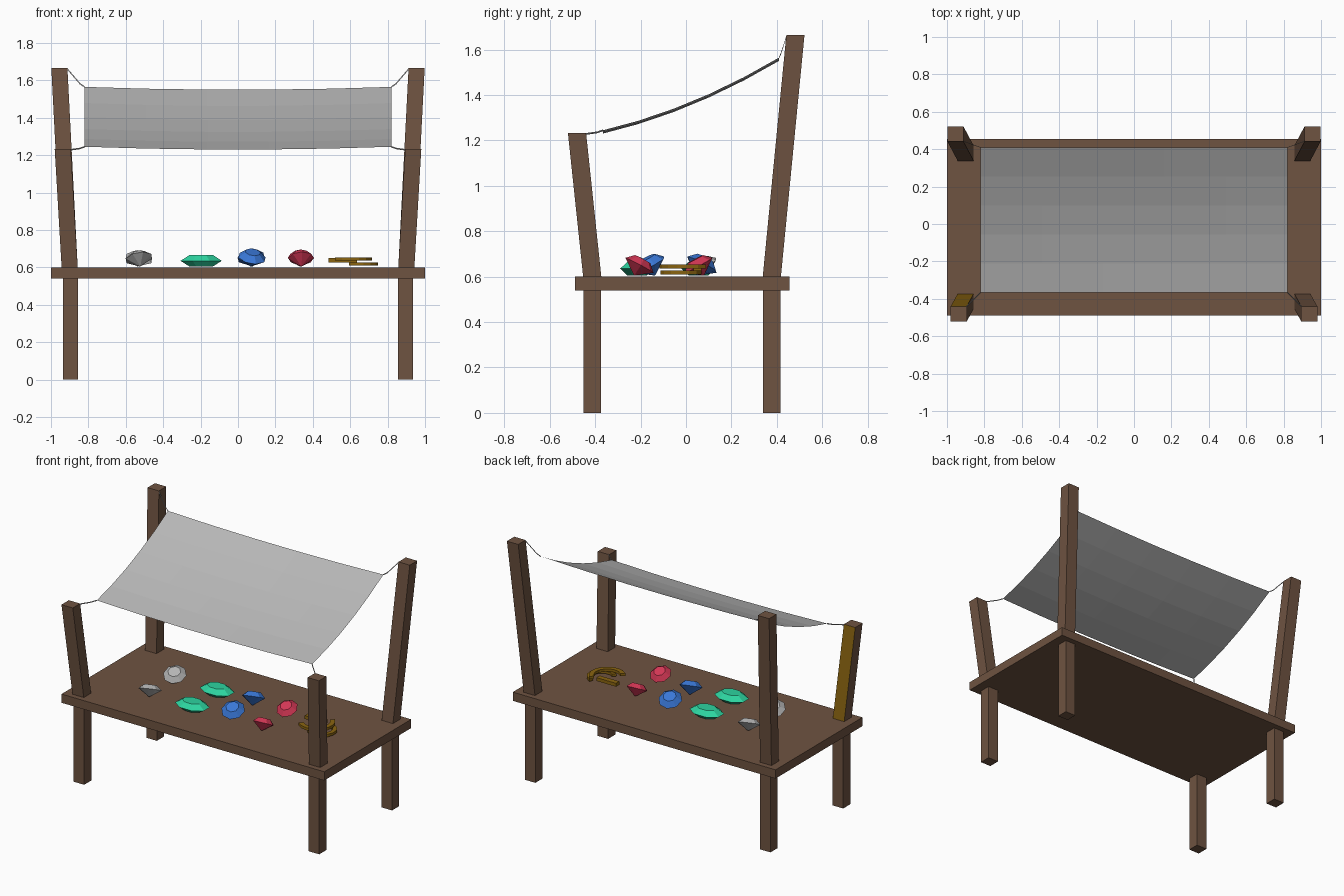
import bpy, bmesh, math
from mathutils import Matrix, Vector

if "Cube" in bpy.data.objects:
    bpy.data.objects.remove(bpy.data.objects["Cube"])


def mat(name, r, g, b):
    lin = lambda c: ((c / 255 + 0.055) / 1.055) ** 2.4 if c > 10 else c / 255 / 12.92
    m = bpy.data.materials.new(name)
    m.diffuse_color = (lin(r), lin(g), lin(b), 1)
    m.use_nodes = True
    m.node_tree.nodes["Principled BSDF"].inputs["Base Color"].default_value = m.diffuse_color
    return m


WOOD = mat("brown wood", 110, 83, 65)
CLOTH = mat("grey cloth", 184, 184, 184)
GOLD = mat("dark gold", 138, 100, 16)
SILVER = mat("silver gem", 180, 180, 180)
GREEN = mat("emerald green", 45, 212, 160)
BLUE = mat("sapphire blue", 58, 120, 215)
RED = mat("ruby red", 212, 55, 85)


def finish(name, bm, *mats):
    bmesh.ops.recalc_face_normals(bm, faces=bm.faces)
    me = bpy.data.meshes.new(name)
    bm.to_mesh(me)
    bm.free()
    ob = bpy.data.objects.new(name, me)
    bpy.context.collection.objects.link(ob)
    for m in mats:
        me.materials.append(m)
    return ob


def loft(bm, rings):
    """Skin a list of point rings and cap both ends."""
    vs = [[bm.verts.new(p) for p in r] for r in rings]
    n = len(vs[0])
    for a, b in zip(vs, vs[1:]):
        for i in range(n):
            j = (i + 1) % n
            bm.faces.new((a[i], a[j], b[j], b[i]))
    bm.faces.new(vs[0][::-1])
    bm.faces.new(vs[-1])


def rect(c, hx, hy):
    return [(c[0] + sx * hx, c[1] + sy * hy, c[2])
            for sx, sy in ((-1, -1), (1, -1), (1, 1), (-1, 1))]


def beam(name, bottom, top, hx, hy):
    bm = bmesh.new()
    loft(bm, [rect(bottom, hx, hy), rect(top, hx, hy)])
    return finish(name, bm, WOOD)


# table top
beam("table_top", (0, -0.0175, 0.54), (0, -0.0175, 0.6), 1.0, 0.4725)

# legs and leaning posts
for s, side in ((-1, "left"), (1, "right")):
    for end, y, ty, tx, tz in (("front", -0.413, -0.48, 0.937, 1.232),
                               ("back", 0.378, 0.482, 0.955, 1.665)):
        beam(f"{end}_{side}_leg", (s * 0.895, y, 0), (s * 0.895, y, 0.54), 0.04, 0.039)
        post = beam(f"{end}_{side}_post", (s * 0.9, y, 0.6), (s * tx, ty, tz), 0.043, 0.04)
        # one post has a gold inner face
        if (end, s) == ("front", -1):
            post.data.materials.append(GOLD)
            for p in post.data.polygons:
                if p.normal.y > 0.8:
                    p.material_index = 1

# sagging canopy
bm = bmesh.new()
bmesh.ops.create_grid(bm, x_segments=5, y_segments=5, size=1)
for v in bm.verts:
    u, w = v.co.x, v.co.y
    v.co = (0.82 * u, 0.0225 + 0.3875 * w,
            1.405 + 0.16 * w - 0.035 * (1 - w * w) - 0.015 * (1 - u * u))
finish("canopy", bm, CLOTH)

# ropes tying canopy corners to the posts
for s, side in ((-1, "left"), (1, "right")):
    for end, pts in (("front", [(0.82, -0.365, 1.245), (0.845, -0.39, 1.236), (0.9, -0.445, 1.228)]),
                     ("back", [(0.82, 0.41, 1.565), (0.845, 0.418, 1.582), (0.912, 0.443, 1.66)])):
        bm = bmesh.new()
        r = 0.004
        loft(bm, [[(s * x + (r if k == 0 else -r if k == 2 else 0), y,
                    z + (r if k == 1 else -r if k == 3 else 0)) for k in range(4)]
                  for x, y, z in pts])
        finish(f"{end}_{side}_rope", bm, CLOTH)


def gem(name, m, x, y, profile, tilt=0.0, heading=0.0, sy=1.0, cut=0.0):
    """Eight-sided gem from (radius, height) rings, leaned over and set on the table."""
    bm = bmesh.new()
    loft(bm, [[(r * math.cos(a), r * sy * math.sin(a), z)
               for a in (math.tau * (k + cut) / 8 for k in range(8))] for r, z in profile])
    rot = Matrix.Rotation(heading, 4, 'Z') @ Matrix.Rotation(tilt, 4, 'X')
    bmesh.ops.transform(bm, matrix=rot, verts=bm.verts)
    low = min(v.co.z for v in bm.verts)
    mid = [(min(v.co[i] for v in bm.verts) + max(v.co[i] for v in bm.verts)) / 2 for i in (0, 1)]
    bmesh.ops.translate(bm, verts=bm.verts, vec=(x - mid[0], y - mid[1], 0.605 - low))
    finish(name, bm, m)


def round_cut(r, h):
    return [(0.003, 0), (r, h * 0.62), (r * 0.55, h)]


FRONT, BACK = math.radians(28), math.radians(-28)
gem("front_silver_gem", SILVER, -0.53, -0.2, round_cut(0.075, 0.075), BACK, 0.35)
gem("back_silver_gem", SILVER, -0.53, 0.07, round_cut(0.075, 0.075), FRONT, 0.35)
gem("front_sapphire", BLUE, 0.075, -0.16, round_cut(0.076, 0.085), FRONT, 0.3)
gem("back_sapphire", BLUE, 0.07, 0.07, round_cut(0.076, 0.085), BACK, 0.3)
gem("front_ruby", RED, 0.337, -0.205, round_cut(0.07, 0.08), BACK, 0.1)
gem("back_ruby", RED, 0.335, 0.055, round_cut(0.07, 0.08), FRONT, 0.1)
step_cut = [(0.068, 0), (0.119, 0.03), (0.07, 0.06)]
for end, y in (("front", -0.215), ("back", 0.055)):
    gem(end + "_emerald", GREEN, -0.197, y, step_cut, sy=0.68, cut=0.5)


# gold trinkets: a small pile of flat curved bands
def band(name, x, y, z, radius, a0, a1, width):
    bm = bmesh.new()
    rings = []
    for k in range(9):
        a = math.radians(a0 + (a1 - a0) * k / 8)
        d = Vector((math.cos(a), math.sin(a), 0))
        c = Vector((x, y, z))
        rings.append([c + d * (radius + i * width) + Vector((0, 0, j * 0.009))
                      for i, j in ((-1, -1), (1, -1), (1, 1), (-1, 1))])
    loft(bm, rings)
    finish(name, bm, GOLD)


band("gold_band_upper", 0.6, 0.0, 0.645, 0.1, -135, 50, 0.016)
band("gold_band_lower", 0.655, -0.02, 0.618, 0.08, -130, 70, 0.014)
beam("gold_bar", (0.56, 0.05, 0.627), (0.56, 0.05, 0.65), 0.075, 0.018).data.materials[0] = GOLD
